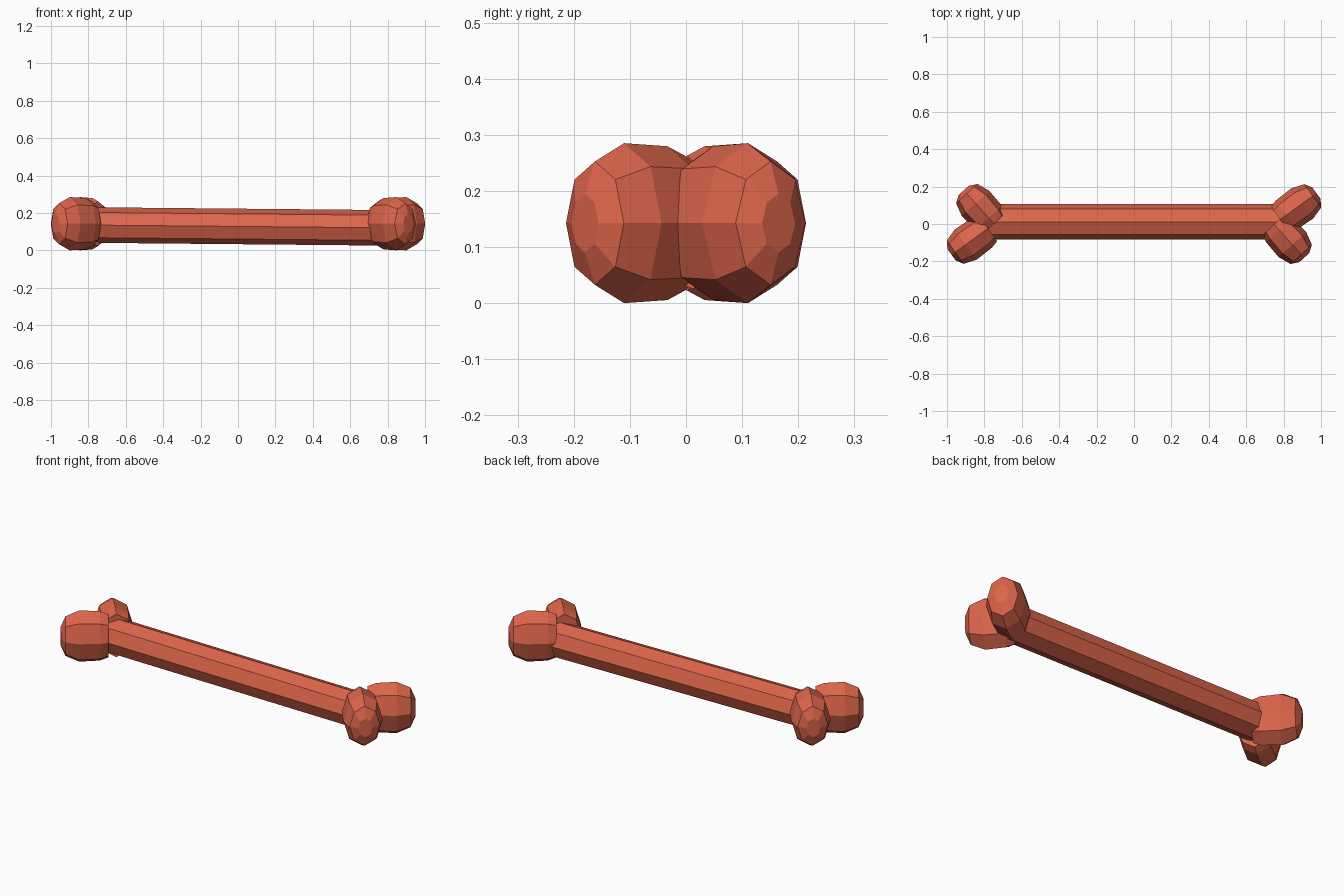
import bpy, bmesh
from math import cos, sin, pi, radians
from mathutils import Vector, Matrix

cube = bpy.data.objects.get("Cube")
if cube:
    bpy.data.objects.remove(cube, do_unlink=True)

SIDES = 8

red = bpy.data.materials.new("terracotta_red")
red.use_nodes = True
colour = (0.72, 0.13, 0.07, 1)
red.diffuse_color = colour
red.node_tree.nodes["Principled BSDF"].inputs["Base Color"].default_value = colour


def lathe(name, profile, matrix, squash=1.0):
    """Closed faceted solid from (distance along x, radius) rings."""
    bm = bmesh.new()
    rings = []
    for along, radius in profile:
        angles = [2 * pi * i / SIDES for i in range(SIDES)]
        rings.append([bm.verts.new((along, squash * radius * cos(a), radius * sin(a)))
                      for a in angles])
    for lower, upper in zip(rings, rings[1:]):
        for i in range(SIDES):
            j = (i + 1) % SIDES
            bm.faces.new((lower[i], lower[j], upper[j], upper[i]))
    bm.faces.new(rings[0])
    bm.faces.new(rings[-1])
    bmesh.ops.recalc_face_normals(bm, faces=bm.faces)
    mesh = bpy.data.meshes.new(name)
    bm.to_mesh(mesh)
    bm.free()
    mesh.materials.append(red)
    obj = bpy.data.objects.new(name, mesh)
    obj.matrix_world = matrix
    bpy.context.collection.objects.link(obj)
    return obj


# Shaft, dipping slightly towards +x
tilt = Matrix.Rotation(0.0095, 4, 'Y')
lathe("shaft", [(-0.8, 0.095), (0.8, 0.095)],
      Matrix.Translation((0, 0.012, 0.128)) @ tilt)

# Knuckles: one pair, repeated by a half turn at the other end
knob_profile = [(-0.116, 0.12), (-0.074, 0.137), (0.03, 0.1425), (0.1, 0.11), (0.124, 0.052)]
knobs = [("long_knob", (0.875, 0.092, 0.1425), 36),
         ("short_knob", (0.827, -0.088, 0.1425), -48)]
for end, turn in (("left", 0), ("right", pi)):
    half_turn = Matrix.Rotation(turn, 4, 'Z')
    for name, centre, heading in knobs:
        place = Matrix.Translation(Vector(centre)) @ Matrix.Rotation(radians(heading), 4, 'Z')
        lathe(f"{end}_{name}", knob_profile, half_turn @ place, squash=0.7)
